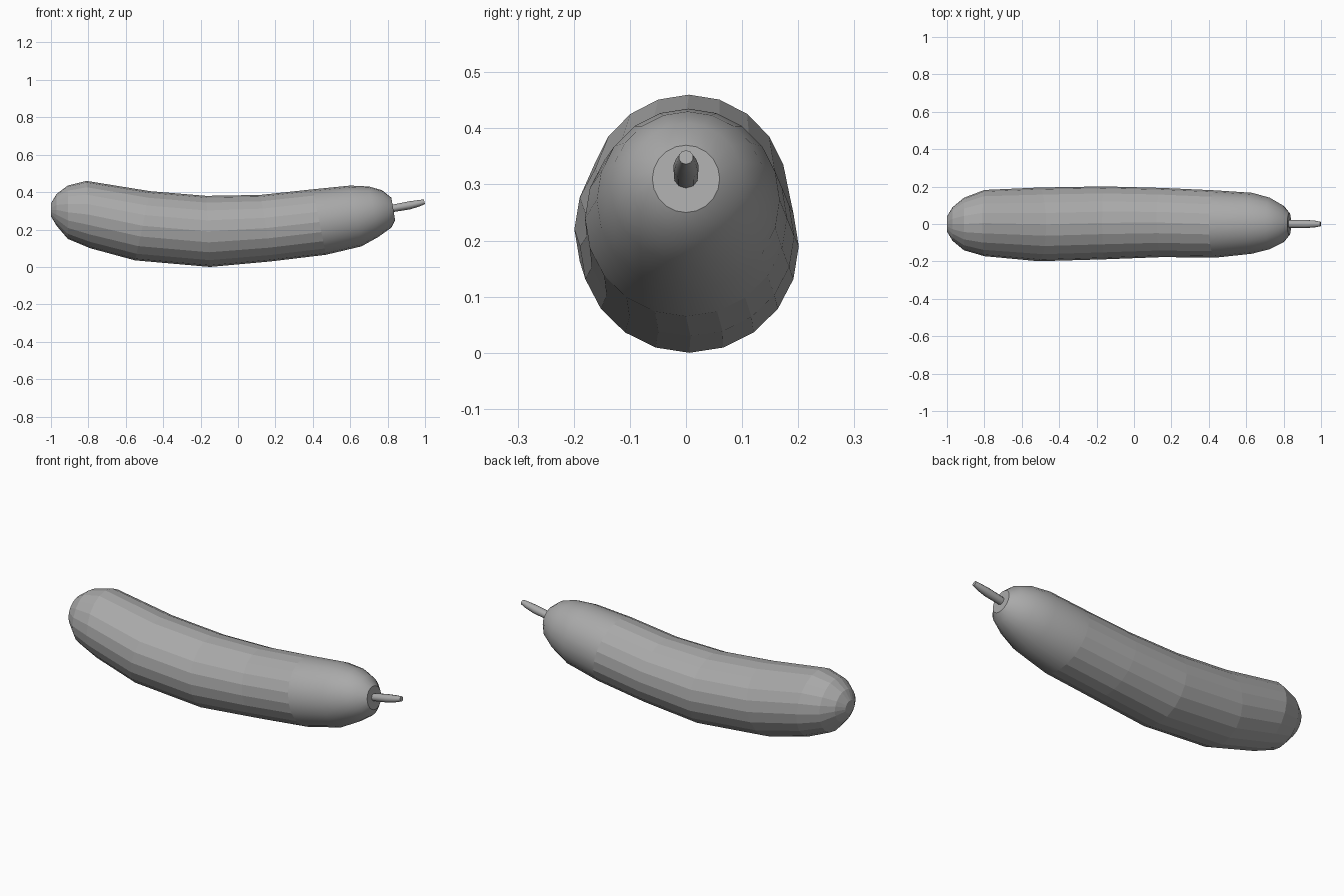
import bpy, bmesh
from math import sin, cos, tau

cube = bpy.data.objects.get("Cube")
if cube:
    bpy.data.objects.remove(cube)

grey = bpy.data.materials.new("plain grey")
grey.use_nodes = True
colour = (0.4, 0.4, 0.4, 1)
grey.diffuse_color = colour
grey.node_tree.nodes["Principled BSDF"].inputs["Base Color"].default_value = colour


def loft(name, sections, sides, smooth_from):
    """Skin elliptical rings: top x, top z, bottom x, bottom z, half width, y centre."""
    bm = bmesh.new()
    rings = []
    for tx, tz, bx, bz, width, y in sections:
        ring = []
        for i in range(sides):
            a = tau * i / sides
            t = (1 + cos(a)) / 2
            ring.append(bm.verts.new((bx + (tx - bx) * t, y + width * sin(a), bz + (tz - bz) * t)))
        rings.append(ring)
    for r, s in zip(rings, rings[1:]):
        for i in range(sides):
            j = (i + 1) % sides
            face = bm.faces.new((r[i], r[j], s[j], s[i]))
            face.smooth = face.calc_center_median().x > smooth_from
    bm.faces.new(rings[0])
    bm.faces.new(rings[-1])
    bmesh.ops.recalc_face_normals(bm, faces=bm.faces)
    # Keep the end discs crisp
    for ring in (rings[0], rings[-1]):
        for i in range(sides):
            bm.edges.get((ring[i - 1], ring[i])).smooth = False
    mesh = bpy.data.meshes.new(name)
    bm.to_mesh(mesh)
    bm.free()
    mesh.materials.append(grey)
    obj = bpy.data.objects.new(name, mesh)
    bpy.context.collection.objects.link(obj)
    return obj


# Curved body, faceted along its length and smooth at the stem end
loft("body", [
    (-1.0, 0.34, -1.0, 0.27, 0.04, 0),
    (-0.97, 0.39, -0.97, 0.22, 0.09, 0),
    (-0.91, 0.435, -0.91, 0.15, 0.14, 0),
    (-0.81, 0.46, -0.79, 0.10, 0.177, 0.005),
    (-0.47, 0.405, -0.55, 0.035, 0.197, -0.002),
    (-0.17, 0.38, -0.15, 0.0, 0.195, 0.006),
    (0.12, 0.385, 0.18, 0.03, 0.185, 0.008),
    (0.40, 0.415, 0.47, 0.065, 0.18, 0),
    (0.60, 0.435, 0.66, 0.11, 0.163, 0.004),
    (0.70, 0.43, 0.75, 0.16, 0.138, 0.003),
    (0.77, 0.41, 0.82, 0.21, 0.10, 0),
    (0.82, 0.37, 0.84, 0.25, 0.06, 0),
], 20, 0.48)

# Thin tapering stem
loft("stem", [
    (0.80, 0.325, 0.80, 0.287, 0.02, 0),
    (0.84, 0.336, 0.84, 0.295, 0.022, 0),
    (0.91, 0.35, 0.92, 0.308, 0.023, 0),
    (0.96, 0.357, 0.97, 0.323, 0.019, 0),
    (0.994, 0.361, 1.0, 0.336, 0.013, 0),
], 10, 0)
